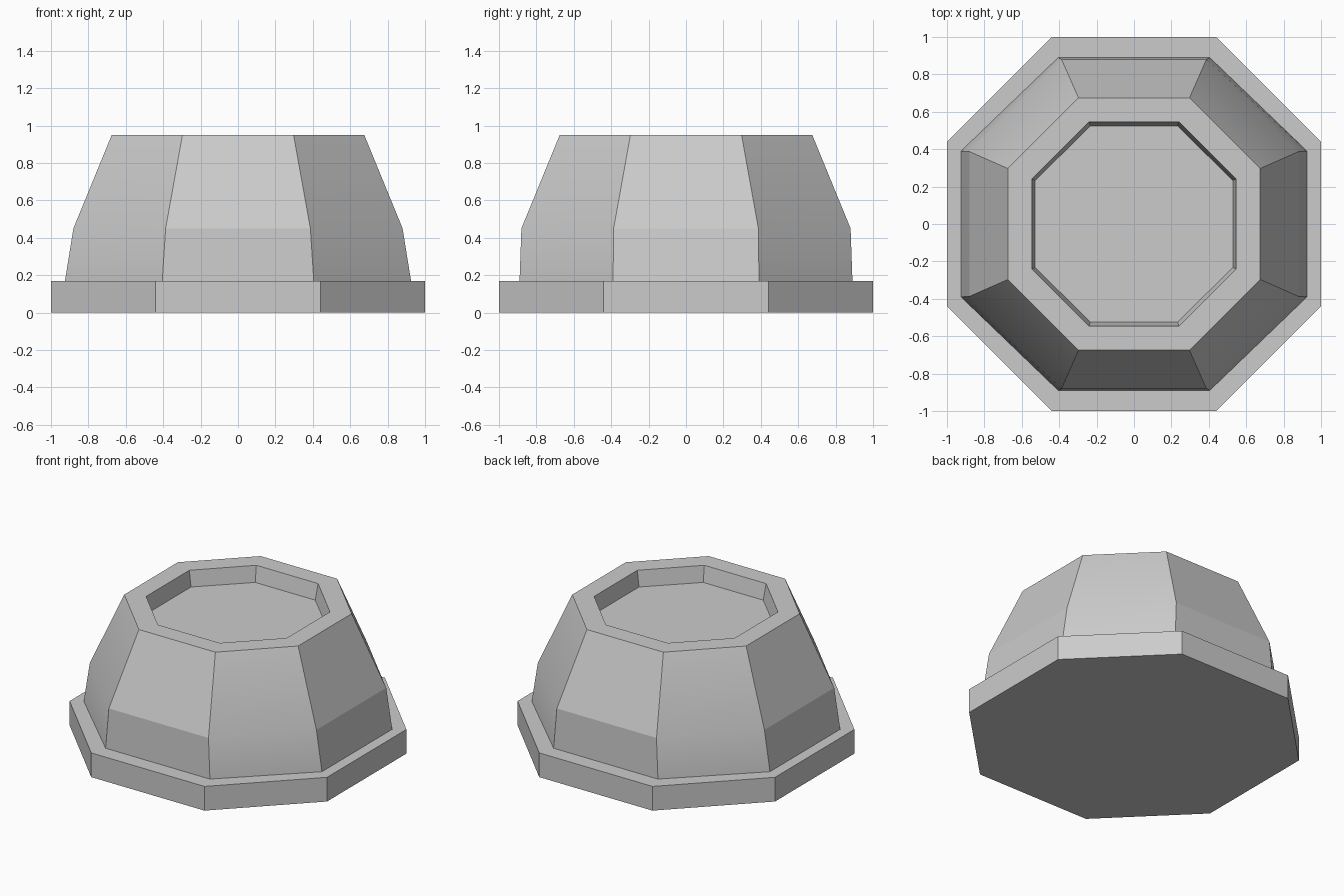
import bpy
import bmesh

cube = bpy.data.objects.get("Cube")
if cube:
    bpy.data.objects.remove(cube, do_unlink=True)

grey = bpy.data.materials.new("plain grey")
grey.use_nodes = True
colour = (0.6, 0.6, 0.6, 1.0)
grey.diffuse_color = colour
grey.node_tree.nodes["Principled BSDF"].inputs["Base Color"].default_value = colour


def octagon(half_x, half_y, flat_x, flat_y, z):
    """Eight corners, counter-clockwise; flat_x and flat_y are half side lengths."""
    return [(half_x, -flat_y, z), (half_x, flat_y, z),
            (flat_x, half_y, z), (-flat_x, half_y, z),
            (-half_x, flat_y, z), (-half_x, -flat_y, z),
            (-flat_x, -half_y, z), (flat_x, -half_y, z)]


def loft(name, rings, cap_start, smooth_rows=()):
    """Skin the rings in order and cap the end; diagonal sides in smooth_rows blend."""
    bm = bmesh.new()
    loops = [[bm.verts.new(p) for p in octagon(*r)] for r in rings]
    for row, (low, high) in enumerate(zip(loops, loops[1:])):
        for i in range(8):
            j = (i + 1) % 8
            face = bm.faces.new((low[i], low[j], high[j], high[i]))
            face.smooth = row in smooth_rows and i % 2 == 1
    bm.faces.new(loops[-1])
    if cap_start:
        bm.faces.new(loops[0][::-1])
    # only the bend between two smooth faces stays soft
    for edge in bm.edges:
        edge.smooth = all(f.smooth for f in edge.link_faces)
        a, b = edge.verts
        if a.co.z != b.co.z:
            edge.smooth = False
    mesh = bpy.data.meshes.new(name)
    bm.to_mesh(mesh)
    bm.free()
    mesh.materials.append(grey)
    obj = bpy.data.objects.new(name, mesh)
    bpy.context.collection.objects.link(obj)
    return obj


# Wide octagonal foot plate
loft("base_plate", [(1, 1, 0.44, 0.44, 0), (1, 1, 0.44, 0.44, 0.17)], True)

# Tapered body, flat rim and shallow recess in one skin
loft("tapered_body", [
    (0.925, 0.89, 0.405, 0.39, 0.17),
    (0.88, 0.88, 0.387, 0.387, 0.45),
    (0.675, 0.675, 0.297, 0.297, 0.95),
    (0.546, 0.546, 0.24, 0.24, 0.95),
    (0.528, 0.524, 0.233, 0.233, 0.84),
], False, smooth_rows=(0, 1))
